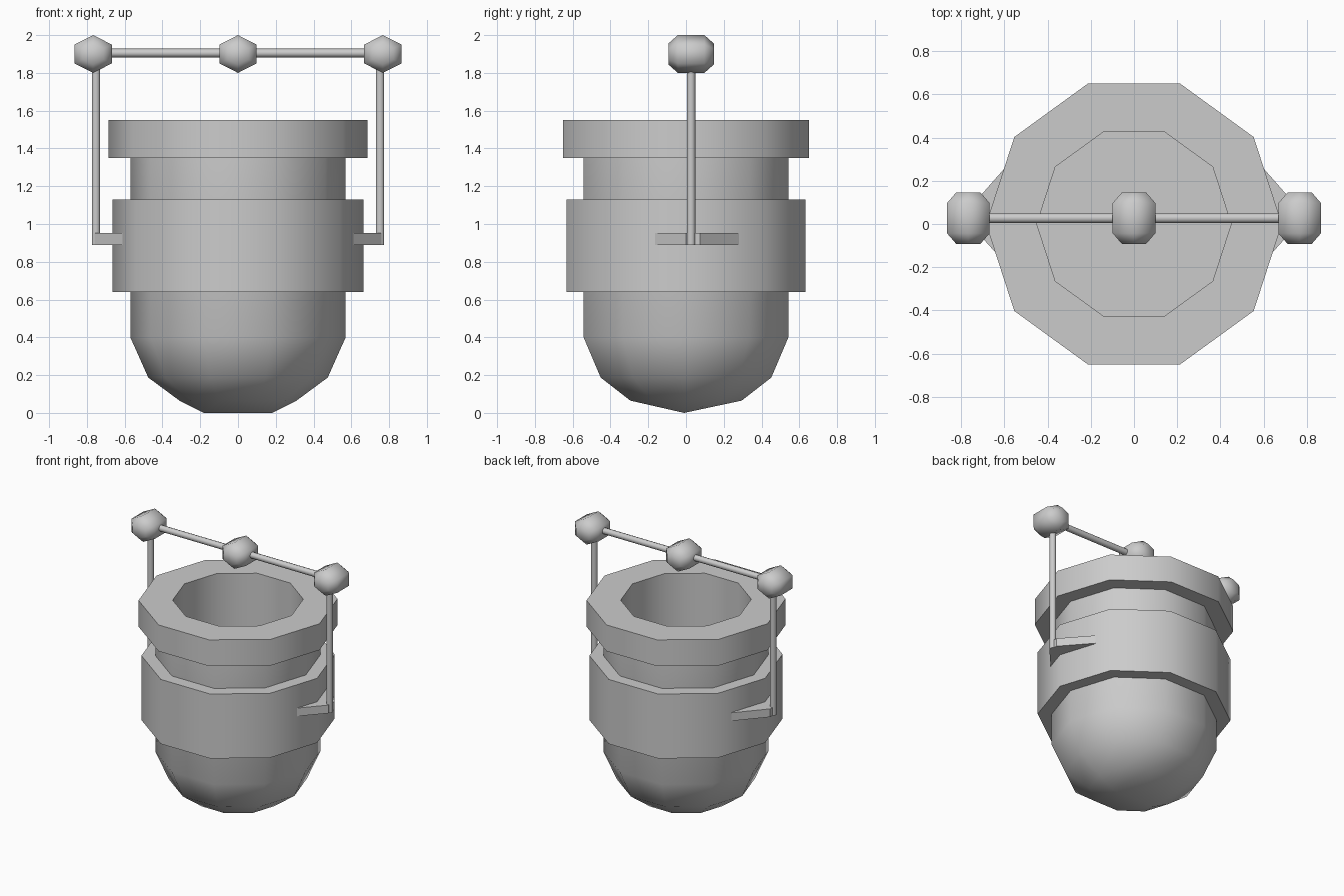
import bpy, bmesh
from math import cos, sin, pi, radians
from mathutils import Vector

if "Cube" in bpy.data.objects:
    bpy.data.objects.remove(bpy.data.objects["Cube"])

SIDES = 10
CY = 0.027  # depth position of the handle assembly


def finish(name, bm, angle=45):
    bmesh.ops.recalc_face_normals(bm, faces=bm.faces[:])
    mesh = bpy.data.meshes.new(name)
    bm.to_mesh(mesh)
    bm.free()
    ob = bpy.data.objects.new(name, mesh)
    bpy.context.collection.objects.link(ob)
    bpy.ops.object.select_all(action='DESELECT')
    ob.select_set(True)
    bpy.context.view_layer.objects.active = ob
    bpy.ops.object.shade_smooth_by_angle(angle=radians(angle))
    return ob


def lathe(bm, profile, closed=False):
    """Ten-sided rings from (radius, z) points, bridged in order."""
    rings = [[bm.verts.new((r * cos(2 * pi * i / SIDES), r * sin(2 * pi * i / SIDES), z))
              for i in range(SIDES)] for r, z in profile]
    pairs = list(zip(rings, rings[1:]))
    if closed:
        pairs.append((rings[-1], rings[0]))
    for a, b in pairs:
        for i in range(SIDES):
            j = (i + 1) % SIDES
            bm.faces.new((a[i], a[j], b[j], b[i]))
    return rings


# Pot: rounded base, neck, overhanging rim and hollow inside
bm = bmesh.new()
rings = lathe(bm, [(0.31, 0.065), (0.475, 0.187), (0.57, 0.4), (0.57, 1.35),
                   (0.685, 1.35), (0.685, 1.55), (0.45, 1.55), (0.45, 0.5)])
bm.faces.new(rings[-1])
# the base closes onto a short ridge running left to right
ridge = [bm.verts.new((s * 0.18, -0.01, 0)) for s in (1, -1)]
tip = [ridge[0] if v.co.x > 0 else ridge[1] for v in rings[0]]
for i in range(SIDES):
    j = (i + 1) % SIDES
    loop = [rings[0][i], rings[0][j], tip[j]]
    if tip[i] is not tip[j]:
        loop.append(tip[i])
    bm.faces.new(loop)
finish("pot", bm)

# Band around the middle
bm = bmesh.new()
lathe(bm, [(0.57, 0.64), (0.665, 0.64), (0.665, 1.13), (0.57, 1.13)], closed=True)
finish("middle_band", bm)


def rod(name, a, b, r=0.023):
    a, b = Vector(a), Vector(b)
    bm = bmesh.new()
    bmesh.ops.create_cone(bm, cap_ends=True, segments=10, radius1=r, radius2=r,
                          depth=(b - a).length)
    ob = finish(name, bm)
    ob.location = (a + b) / 2
    ob.rotation_euler = (b - a).to_track_quat('Z', 'Y').to_euler()


def knob(name, x):
    """Six-sided knob lying along y with tapered ends."""
    bm = bmesh.new()
    prof = [(0.056, -0.12), (0.1, -0.07), (0.1, 0.07), (0.056, 0.12)]
    rs = [[bm.verts.new((r * 1.14 * sin(k * pi / 3), y, r * cos(k * pi / 3)))
           for k in range(6)] for r, y in prof]
    for a, b in zip(rs, rs[1:]):
        for k in range(6):
            m = (k + 1) % 6
            bm.faces.new((a[k], a[m], b[m], b[k]))
    bm.faces.new(rs[0])
    bm.faces.new(rs[-1])
    finish(name, bm, 62).location = (x, CY, 1.9)


def bracket(name, s, reach):
    """Tapered plate joining the band to an upright."""
    bm = bmesh.new()
    pts = [(0.58, 0.28), (reach, 0.075), (reach, 0.0), (0.58, -0.2)]
    face = bm.faces.new([bm.verts.new((s * x, y, 0.89)) for x, y in pts])
    ext = bmesh.ops.extrude_face_region(bm, geom=[face])["geom"]
    bmesh.ops.translate(bm, vec=(0, 0, 0.062),
                        verts=[g for g in ext if isinstance(g, bmesh.types.BMVert)])
    finish(name, bm, 30)


# Handle: brackets, uprights, crossbar and knobs
for side, s in (("left", -1), ("right", 1)):
    bracket(side + "_bracket", s, 0.76)
    rod(side + "_upright", (s * 0.752, CY, 0.89), (s * 0.752, CY, 1.9))
    knob(side + "_knob", s * 0.767)
rod("crossbar", (-0.76, CY, 1.905), (0.76, CY, 1.905))
knob("centre_knob", 0)
